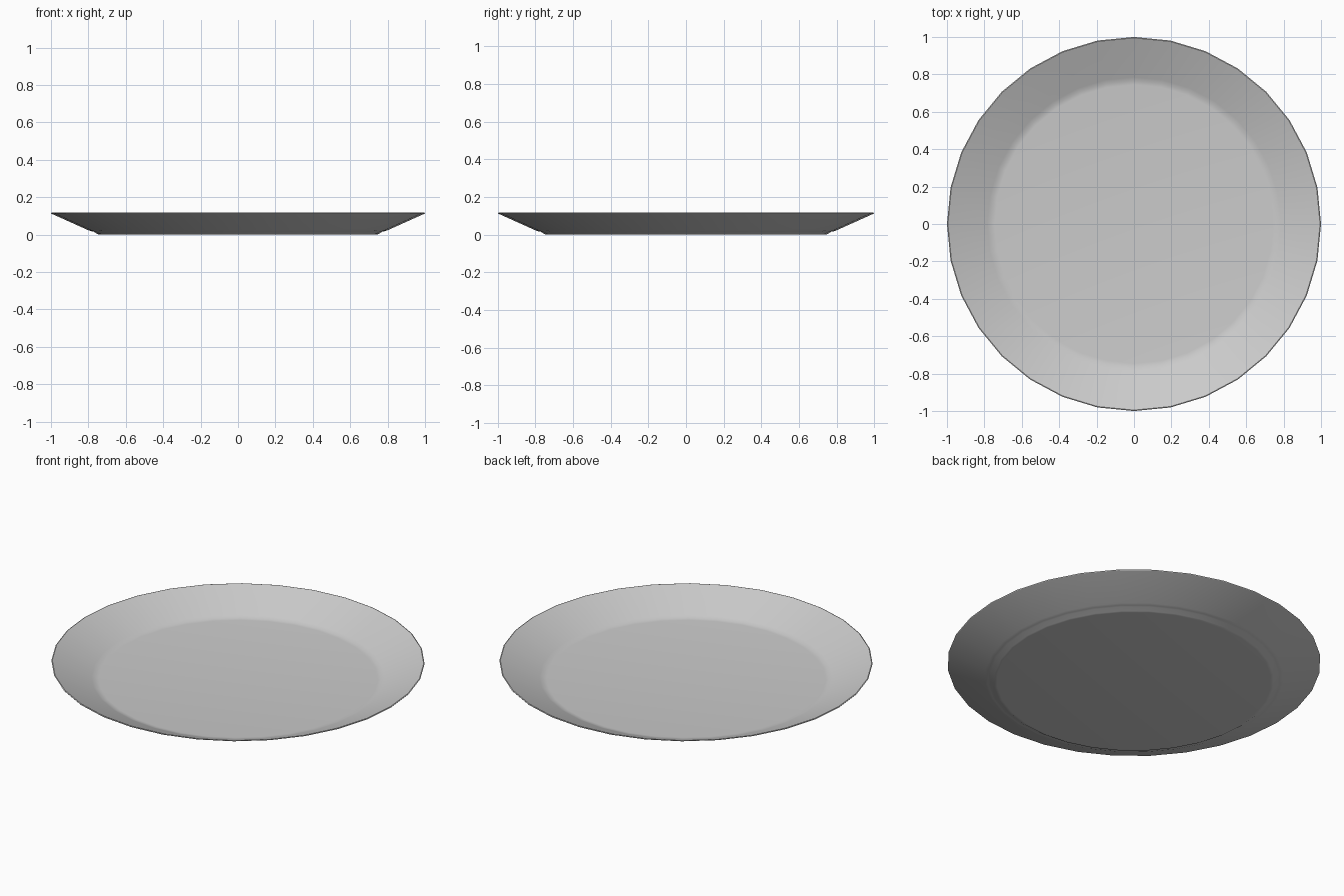
import bpy, bmesh, math

if "Cube" in bpy.data.objects:
    bpy.data.objects.remove(bpy.data.objects["Cube"])

SIDES = 32

# Cross-section (radius, height): underside, foot, outer wall, rim, inner wall, floor
profile = [
    (0.735, 0.0), (0.75, 0.002), (0.772, 0.016), (0.785, 0.018),
    (0.80, 0.023), (0.998, 0.112),
    (1.0, 0.115), (0.995, 0.117),
    (0.785, 0.026), (0.765, 0.018), (0.745, 0.016),
]

# Plate turned around z, with a flat cap below and a flat floor above
bm = bmesh.new()
rings = []
for r, z in profile:
    rings.append([bm.verts.new((r * math.cos(2 * math.pi * i / SIDES),
                                r * math.sin(2 * math.pi * i / SIDES), z))
                  for i in range(SIDES)])
for a, b in zip(rings, rings[1:]):
    for i in range(SIDES):
        j = (i + 1) % SIDES
        bm.faces.new((a[i], a[j], b[j], b[i]))
bm.faces.new(rings[0][::-1])
bm.faces.new(rings[-1])
bmesh.ops.recalc_face_normals(bm, faces=bm.faces[:])

mesh = bpy.data.meshes.new("plate")
bm.to_mesh(mesh)
bm.free()
plate = bpy.data.objects.new("plate", mesh)
bpy.context.collection.objects.link(plate)

# Smooth shading, crisp rim and foot
bpy.context.view_layer.objects.active = plate
plate.select_set(True)
bpy.ops.object.shade_smooth_by_angle(angle=math.radians(30))
